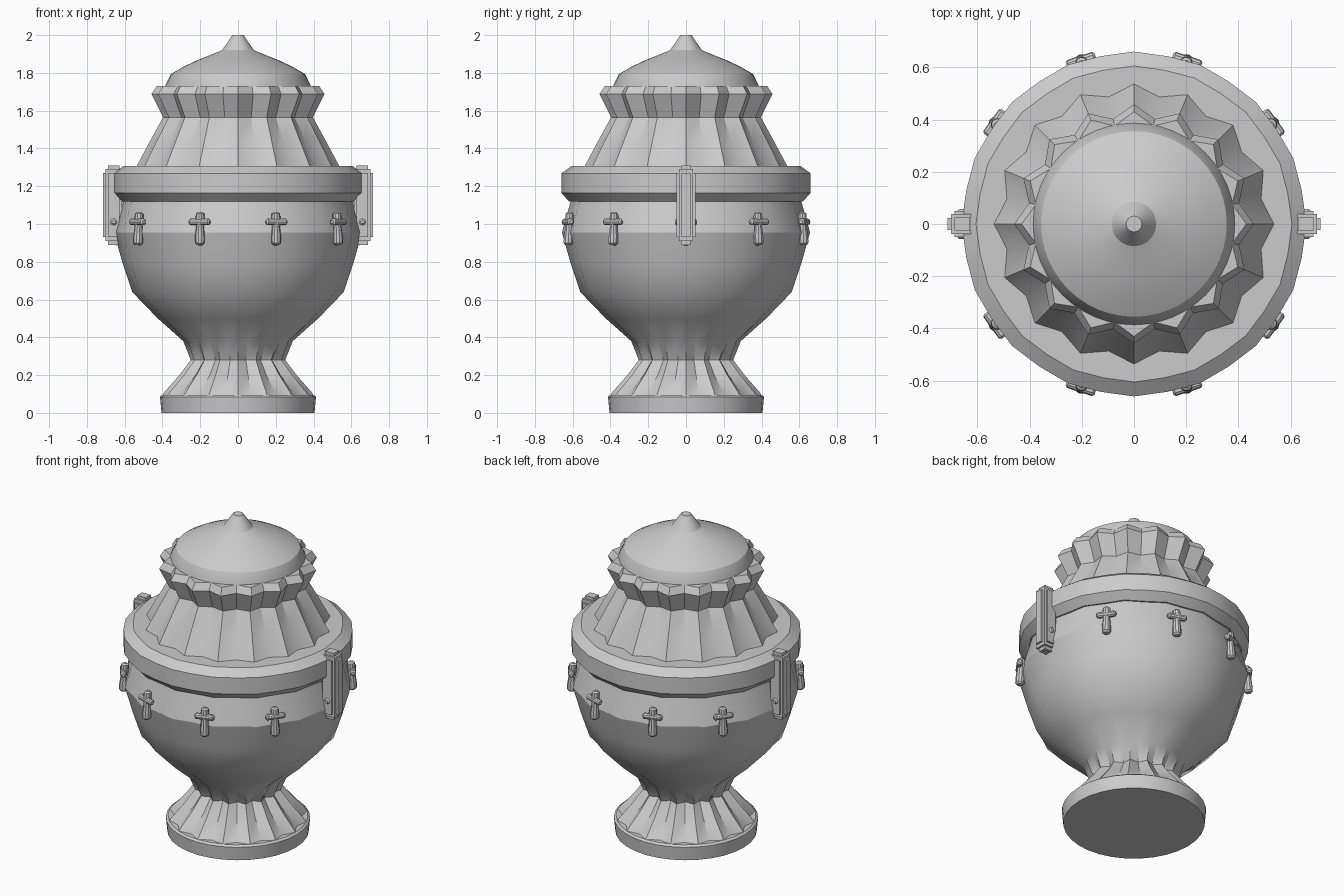
import bpy
import bmesh
from math import pi, cos, sin, radians
from mathutils import Matrix

cube = bpy.data.objects.get("Cube")
if cube:
    bpy.data.objects.remove(cube, do_unlink=True)

GREY = (0.6, 0.6, 0.6, 1)
stone = bpy.data.materials.new("pale grey stone")
stone.use_nodes = True
stone.diffuse_color = GREY
stone.node_tree.nodes["Principled BSDF"].inputs["Base Color"].default_value = GREY


def finish(name, bm, matrix=None):
    bmesh.ops.recalc_face_normals(bm, faces=bm.faces)
    mesh = bpy.data.meshes.new(name)
    bm.to_mesh(mesh)
    bm.free()
    mesh.materials.append(stone)
    obj = bpy.data.objects.new(name, mesh)
    bpy.context.collection.objects.link(obj)
    if matrix is not None:
        obj.matrix_world = matrix
    bpy.ops.object.select_all(action='DESELECT')
    obj.select_set(True)
    bpy.context.view_layer.objects.active = obj
    bpy.ops.object.shade_smooth_by_angle(angle=radians(30))
    return obj


def lathe(name, profile, segments=32, matrix=None):
    """Capped turned shape; rows are (radius, z) or (ridge, groove, z)."""
    bm = bmesh.new()
    rings = []
    for row in profile:
        radii, z = row[:-1], row[-1]
        ring = []
        for i in range(segments):
            r, a = radii[i % len(radii)], 2 * pi * i / segments
            ring.append(bm.verts.new((r * cos(a), r * sin(a), z)))
        rings.append(ring)
    for low, high in zip(rings, rings[1:]):
        for i in range(segments):
            j = (i + 1) % segments
            bm.faces.new((low[i], low[j], high[j], high[i]))
    bm.faces.new(rings[0][::-1])
    bm.faces.new(rings[-1])
    return finish(name, bm, matrix)


# Foot: round plinth and fluted flare
lathe("plinth", [(0.405, 0), (0.413, 0.085), (0.40, 0.095)])
lathe("fluted_foot", [(0.405, 0.375, 0.085), (0.39, 0.355, 0.11),
                      (0.31, 0.27, 0.2), (0.25, 0.215, 0.28)])

# Bowl with shallow flutes that deepen toward the stem
lathe("bowl", [(0.25, 0.215, 0.28), (0.29, 0.27, 0.38), (0.425, 0.41, 0.5),
               (0.56, 0.545, 0.64), (0.61, 0.598, 0.79), (0.657, 0.64, 0.955),
               (0.605, 0.59, 1.14)])

# Collar band around the shoulder
lathe("collar", [(0.62, 0.605, 1.12), (0.66, 0.655, 1.165),
                 (0.66, 0.655, 1.268), (0.605, 0.6, 1.308)])

# Fluted neck and flaring lip
lathe("neck", [(0.54, 0.50, 1.30), (0.465, 0.43, 1.44), (0.397, 0.36, 1.565)])
lathe("lip", [(0.397, 0.36, 1.565), (0.458, 0.41, 1.688), (0.43, 0.383, 1.73)])

# Domed lid with a pointed finial
lathe("lid", [(0.388, 1.69), (0.386, 1.73), (0.355, 1.794), (0.29, 1.832),
              (0.22, 1.865), (0.15, 1.893), (0.085, 1.92), (0.055, 1.962),
              (0.03, 2)], 48)

# Stepped side handles made from nested blocks: (depth, width, height)
BLOCKS = [(0.115, 0.046, 0.34), (0.06, 0.1, 0.34),
          (0.06, 0.05, 0.42), (0.088, 0.075, 0.38)]
for side, label in ((1, "left"), (-1, "right")):
    bm = bmesh.new()
    for size in BLOCKS:
        place = Matrix.Translation((side * 0.657, 0, 1.1))
        bmesh.ops.create_cube(bm, size=1, matrix=place @ Matrix.Diagonal((*size, 1)))
    finish(label + "_handle", bm)

# Ring of rounded cross ornaments
SHAFT = [(0.016, -0.115), (0.026, -0.105), (0.026, -0.07), (0.021, -0.02),
         (0.024, 0.035), (0.022, 0.052), (0.012, 0.06)]
BAR = [(0.01, -0.058), (0.018, -0.05), (0.018, 0.05), (0.01, 0.058)]
for k in range(10):
    spin = Matrix.Rotation(2 * pi * k / 10, 4, 'Z')
    place = spin @ Matrix.Translation((0.65, 0, 1.003))
    tilt = Matrix.Rotation(radians(-3), 4, 'Y')
    lathe(f"cross_shaft_{k + 1}", SHAFT, 10, place @ tilt)
    forward = Matrix.Translation((0.008, 0, 0.008))
    lathe(f"cross_bar_{k + 1}", BAR, 10,
          place @ forward @ Matrix.Rotation(pi / 2, 4, 'X'))
